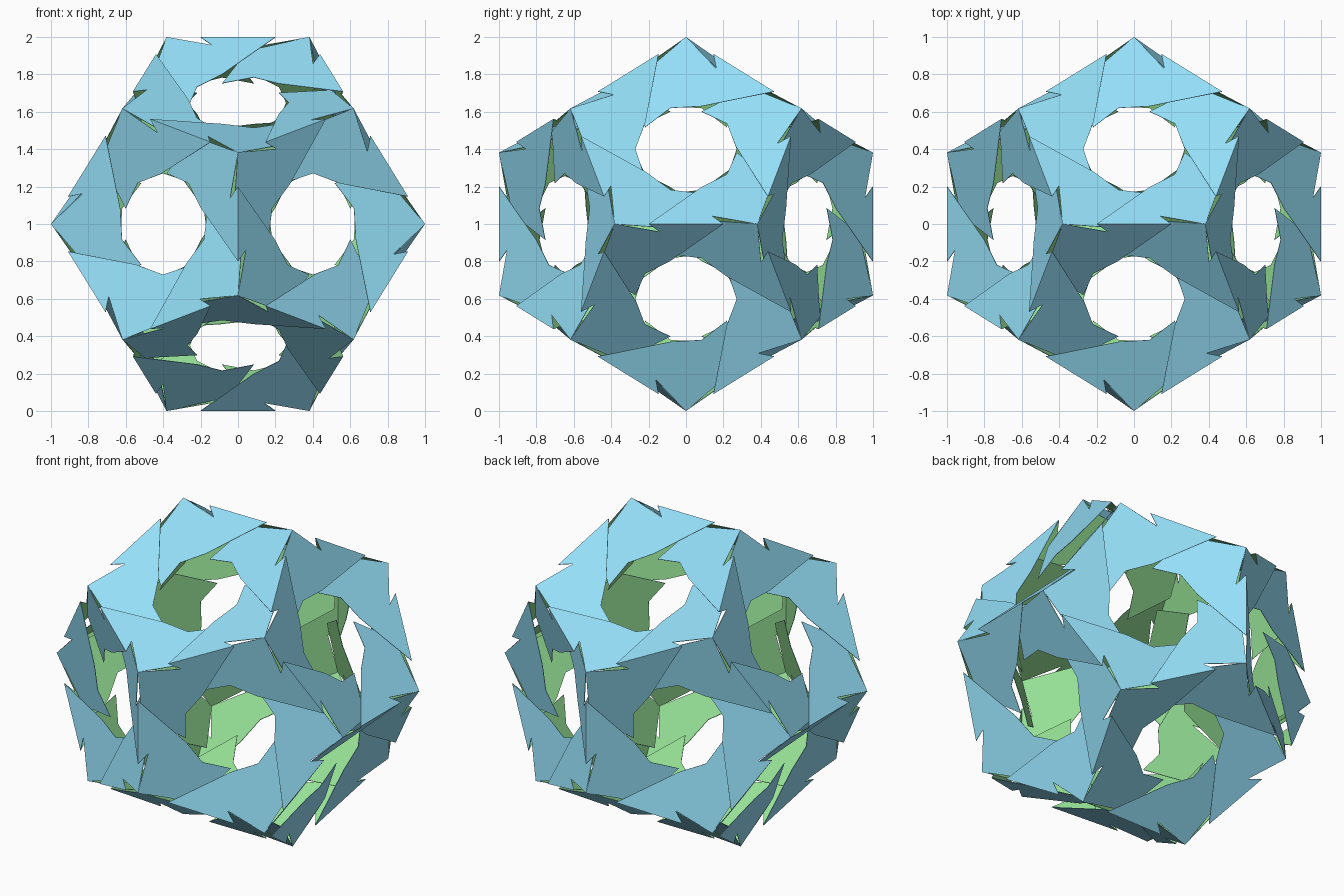
import bpy, bmesh
from mathutils import Vector
from itertools import product, combinations

if "Cube" in bpy.data.objects:
    bpy.data.objects.remove(bpy.data.objects["Cube"])

PHI = (1 + 5 ** 0.5) / 2


def material(name, rgb):
    m = bpy.data.materials.new(name)
    m.diffuse_color = (*rgb, 1)
    m.use_nodes = True
    m.node_tree.nodes["Principled BSDF"].inputs["Base Color"].default_value = m.diffuse_color
    return m


blue = material("blue_paper", (0.30, 0.74, 0.94))
green = material("green_paper", (0.30, 0.74, 0.30))

# Corners of the guiding dodecahedron
S, L = 1 / PHI, 1 / PHI ** 2
corners = [Vector(p) for p in product((-S, S), repeat=3)]
for a, b in product((-L, L), (-1, 1)):
    corners += [Vector((a, 0, b)), Vector((b, a, 0)), Vector((0, b, a))]
EDGE = 2 * L

# One wing of a folded unit: (distance along the ridge, distance down the wing)
WING = [(0.182, 0), (EDGE - 0.182, 0), (0.298, 0.280), (0.163, 0.377),
        (0.111, 0.541), (-0.085, 0.33), (0, 0), (0.242, 0.060)]


def add_wing(bm, a, b):
    u = (b - a).normalized()
    n = (a + b).normalized()
    down = (u.cross(n) - n).normalized()      # the two wings meet at 90 degrees
    pts = [a + u * t + down * d + Vector((0, 0, 1)) for t, d in WING]
    bm.faces.new([bm.verts.new(p) for p in reversed(pts)])


# Thirty folded paper units, one along each edge
edges = [(a, b) for a, b in combinations(corners, 2) if abs((a - b).length - EDGE) < 0.01]
for i, (a, b) in enumerate(edges):
    bm = bmesh.new()
    add_wing(bm, a, b)
    add_wing(bm, b, a)
    bmesh.ops.remove_doubles(bm, verts=bm.verts, dist=1e-4)
    mesh = bpy.data.meshes.new(f"paper_unit_{i + 1:02d}")
    bm.to_mesh(mesh)
    bm.free()
    mesh.materials.append(blue)
    mesh.materials.append(green)
    obj = bpy.data.objects.new(mesh.name, mesh)
    bpy.context.collection.objects.link(obj)
    # Thin paper, blue outside and green inside
    sol = obj.modifiers.new("paper_thickness", 'SOLIDIFY')
    sol.thickness = 0.003
    sol.offset = -1
    sol.material_offset = 1
